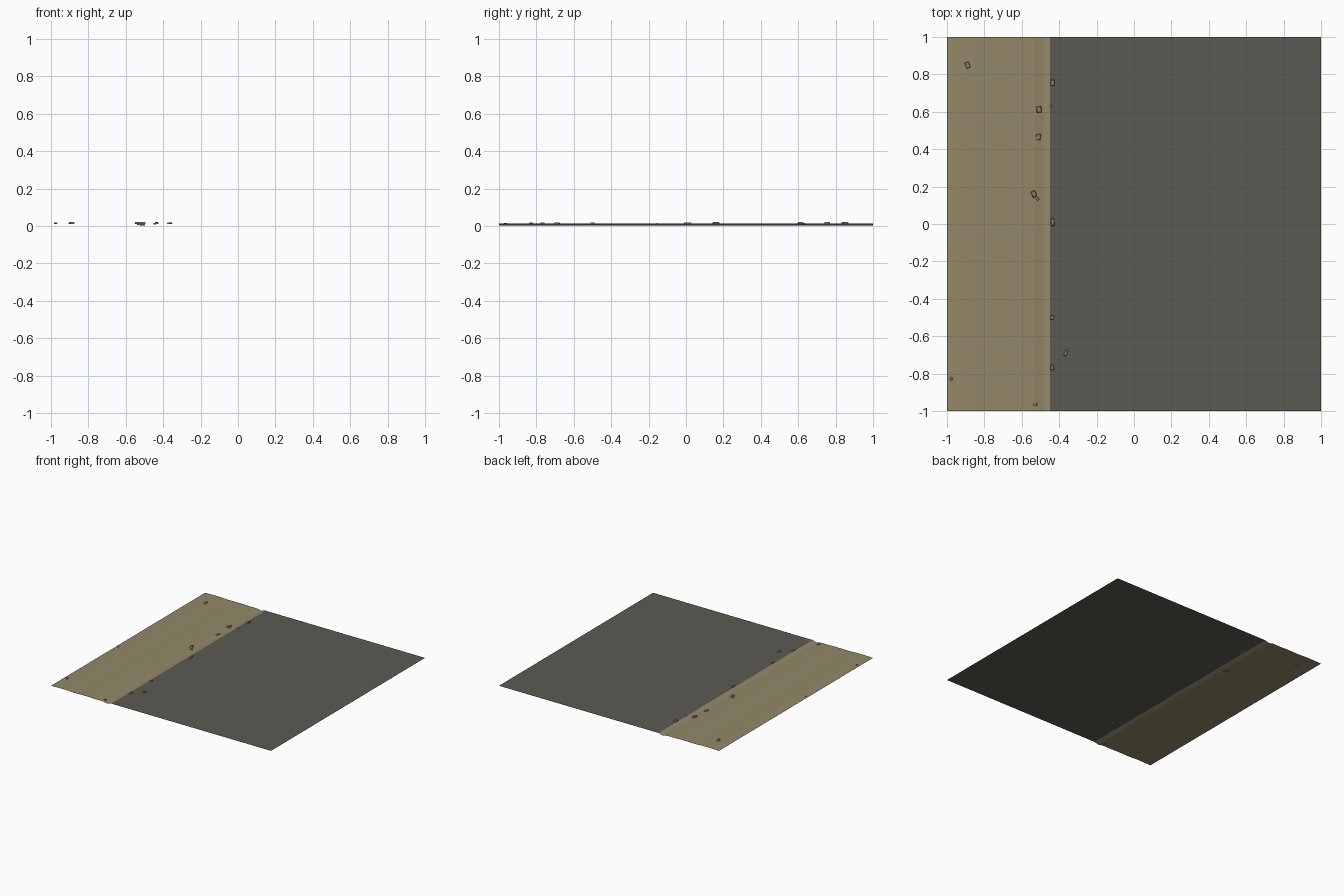
import bpy, bmesh, math


def material(name, rgb):
    m = bpy.data.materials.new(name)
    m.diffuse_color = (*rgb, 1)
    return m


ASPHALT = material("asphalt grey", (0.105, 0.102, 0.085))
DIRT = material("dry dirt", (0.29, 0.245, 0.14))
STONE = material("stone tan", (0.27, 0.23, 0.135))


def finish(name, bm, mat):
    mesh = bpy.data.meshes.new(name)
    bm.normal_update()
    bm.to_mesh(mesh)
    bm.free()
    mesh.materials.append(mat)
    ob = bpy.data.objects.new(name, mesh)
    bpy.context.collection.objects.link(ob)
    return ob


def strip(name, profile, mat):
    """Open sheet: an x/z profile carried along y from -1 to 1."""
    bm = bmesh.new()
    rows = [[bm.verts.new((x, y, z)) for x, z in profile] for y in (-1, 1)]
    for i in range(len(profile) - 1):
        bm.faces.new((rows[0][i], rows[0][i + 1], rows[1][i + 1], rows[1][i]))
    return finish(name, bm, mat)


# Road surface and the shoulder with its shallow gutter beside the road
ROAD_Z = 0.012
strip("road_surface", [(-0.45, ROAD_Z), (1, ROAD_Z)], ASPHALT)
SHOULDER = [(-1, 0.012), (-0.93, 0.014), (-0.85, 0.014), (-0.82, 0.011),
            (-0.74, 0.011), (-0.66, 0.012), (-0.61, 0.010), (-0.53, 0.010),
            (-0.485, 0.002), (-0.45, ROAD_Z)]
strip("dirt_shoulder", SHOULDER, DIRT)

# Loose stones: x, y, mid height, width, length, turn in degrees
STONES = [
    (-0.89, 0.85, 0.016, 0.024, 0.036, 20), (-0.508, 0.612, 0.016, 0.026, 0.034, 5),
    (-0.512, 0.465, 0.007, 0.028, 0.034, -5), (-0.535, 0.16, 0.016, 0.024, 0.036, 25),
    (-0.515, 0.133, 0.009, 0.016, 0.014, 30), (-0.435, 0.755, 0.015, 0.022, 0.036, 0),
    (-0.445, 0.63, 0.012, 0.012, 0.010, 15), (-0.435, 0.01, 0.015, 0.018, 0.042, 5),
    (-0.437, -0.50, 0.014, 0.016, 0.024, -10), (-0.365, -0.69, 0.014, 0.016, 0.034, -25),
    (-0.437, -0.768, 0.014, 0.020, 0.028, 0), (-0.975, -0.828, 0.014, 0.014, 0.016, 30),
    (-0.528, -0.965, 0.010, 0.024, 0.014, 15), (-0.98, -0.155, 0.013, 0.010, 0.008, 0),
]
for n, (x, y, z, w, l, turn) in enumerate(STONES, 1):
    bm = bmesh.new()
    bmesh.ops.create_cube(bm, size=1)
    h = 0.010 if w > 0.02 else 0.007
    for v in bm.verts:
        taper = 0.75 if v.co.z > 0 else 1.0
        v.co.x *= w * taper
        v.co.y *= l * taper
        v.co.z *= h
    ob = finish(f"stone_{n}", bm, STONE)
    ob.location = (x, y, max(z, h / 2))
    ob.rotation_euler.z = math.radians(turn)
